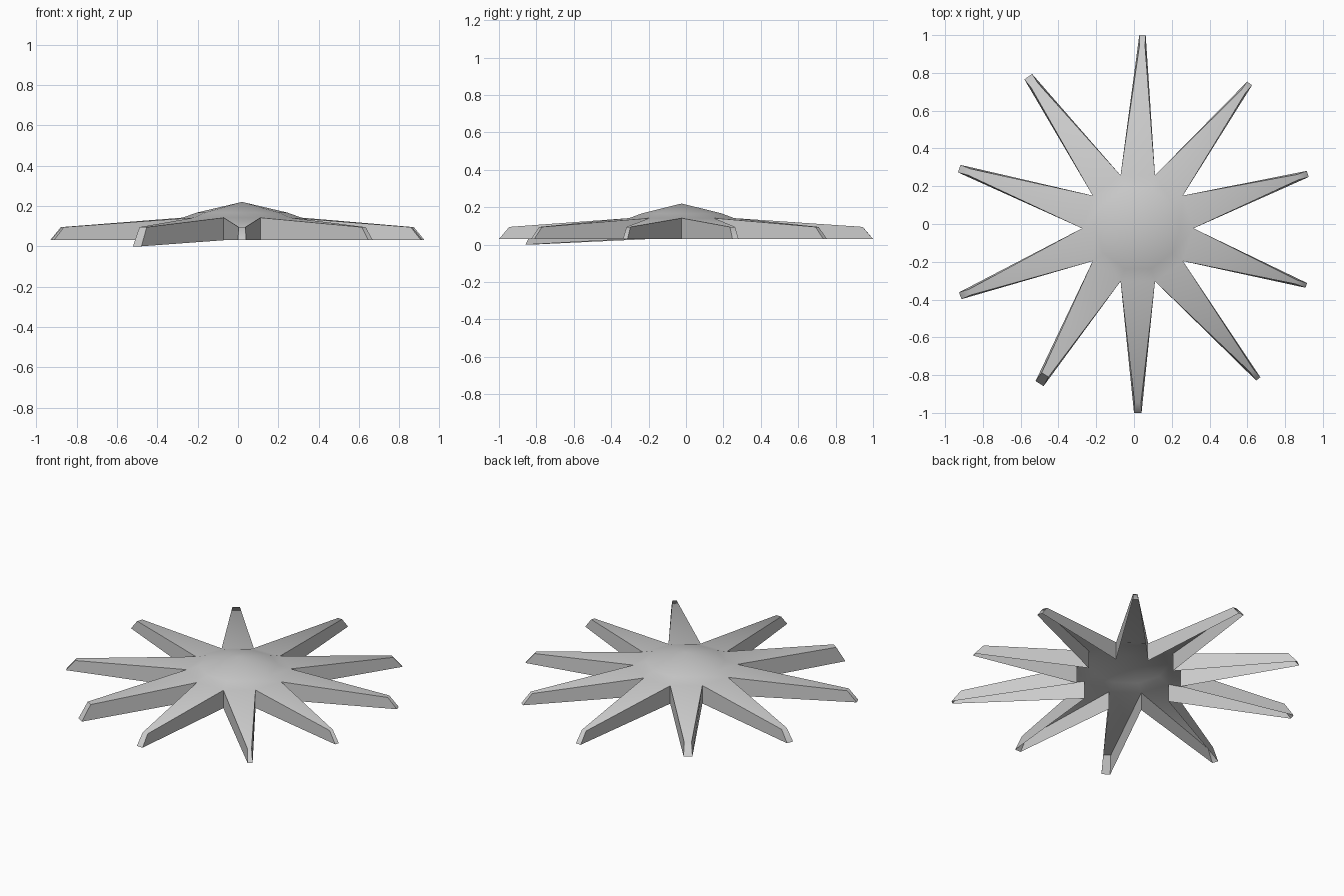
import bpy, bmesh, math
from mathutils import Vector

if "Cube" in bpy.data.objects:
    bpy.data.objects.remove(bpy.data.objects["Cube"])

CX, CY = 0.02, -0.023      # hub centre
R_HUB, Z_HUB, Z_RIM = 0.295, 0.142, 0.03

# arm tips, counter-clockwise from 18 degrees: x, y, half width, rim height
TIPS = [(0.92, 0.265, 0.017, 0.03), (0.612, 0.744, 0.016, 0.03),
        (0.045, 1.0, 0.017, 0.03), (-0.56, 0.78, 0.025, 0.03),
        (-0.925, 0.293, 0.021, 0.03), (-0.92, -0.38, 0.019, 0.03),
        (-0.5, -0.845, 0.025, 0.0), (0.02, -1.0, 0.02, 0.03),
        (0.658, -0.82, 0.014, 0.03), (0.912, -0.325, 0.013, 0.03)]

bm = bmesh.new()


def ring(radius, z):
    return [bm.verts.new((CX + radius * math.cos(math.radians(36 * i)),
                          CY + radius * math.sin(math.radians(36 * i)), z))
            for i in range(10)]


# domed hub
apex = bm.verts.new((CX, CY, 0.22))
dome = ring(0.225, 0.167)
top = ring(R_HUB, Z_HUB)
rim = ring(R_HUB, Z_RIM)
for i in range(10):
    j = (i + 1) % 10
    bm.faces.new((apex, dome[i], dome[j]))
    bm.faces.new((dome[i], top[i], top[j], dome[j]))

    # tapering arm: flat top, two side walls, slanted end, open underneath
    x, y, w, zb = TIPS[i]
    tip = Vector((x, y, 0))
    d = (tip - Vector((CX, CY, 0))).normalized()
    side = Vector((-d.y, d.x, 0))

    def corner(back, s, z):
        return bm.verts.new(tip - d * back + side * s + Vector((0, 0, z)))

    ta, tb = corner(0.055, -w * 0.85, 0.095), corner(0.055, w * 0.85, 0.095)
    ba, bb = corner(0, -w, zb), corner(0, w, zb)
    bm.faces.new((top[i], ta, tb, top[j]))
    bm.faces.new((rim[i], ba, ta, top[i]))
    bm.faces.new((top[j], tb, bb, rim[j]))
    bm.faces.new((ba, bb, tb, ta))

mesh = bpy.data.meshes.new("star_canopy")
bm.to_mesh(mesh)
bm.free()
canopy = bpy.data.objects.new("star_canopy", mesh)
bpy.context.collection.objects.link(canopy)
bpy.context.view_layer.objects.active = canopy
canopy.select_set(True)
bpy.ops.object.shade_smooth_by_angle(angle=math.radians(50))
